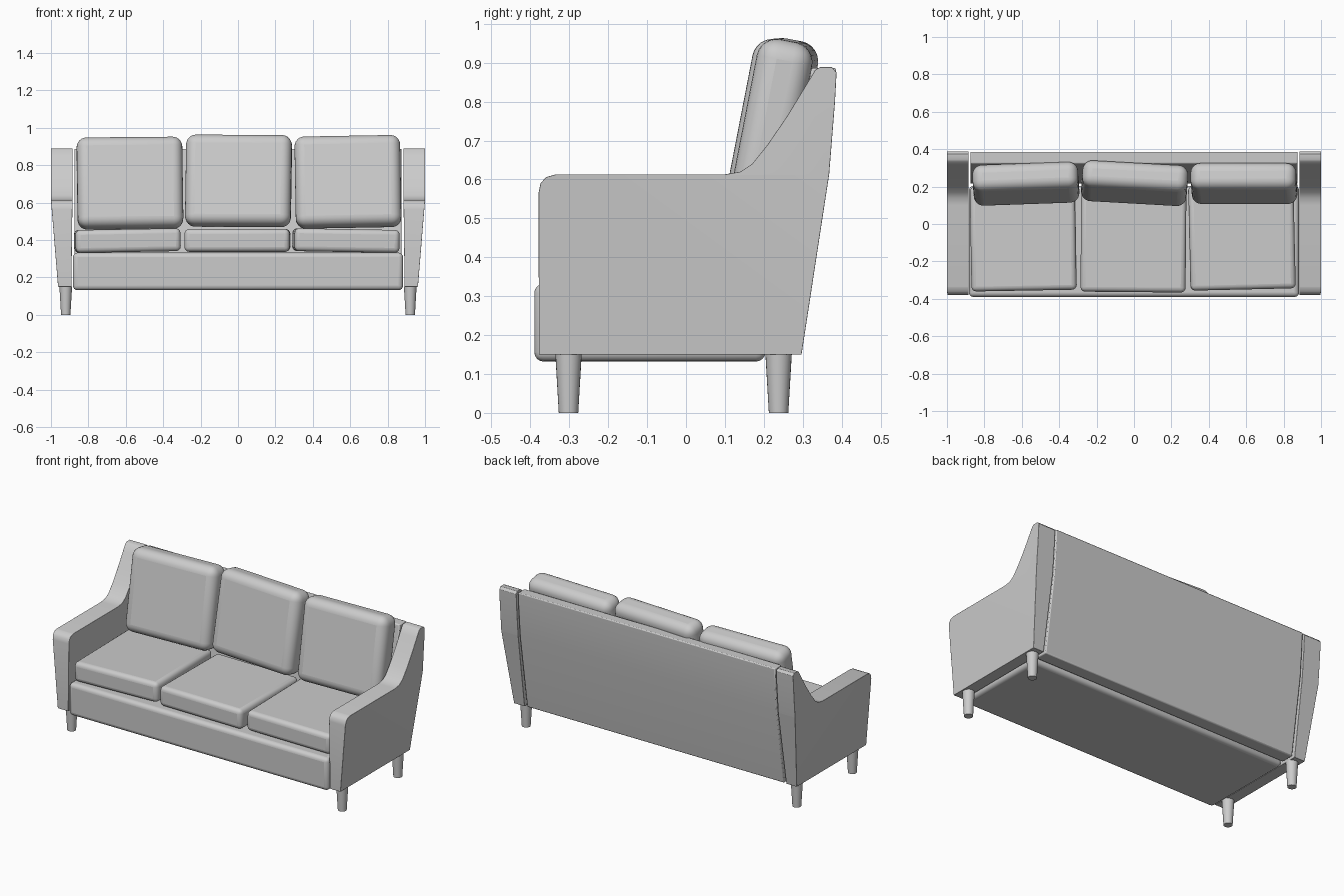
import bpy, bmesh
from math import radians
from mathutils import Matrix, Vector

cube = bpy.data.objects.get("Cube")
if cube:
    bpy.data.objects.remove(cube, do_unlink=True)

mat = bpy.data.materials.new("light grey fabric")
mat.use_nodes = True
GREY = (0.6, 0.6, 0.6, 1)
mat.diffuse_color = GREY
mat.node_tree.nodes["Principled BSDF"].inputs["Base Color"].default_value = GREY


def finish(name, bm, bevel=0, segments=3):
    """Turn a bmesh into a smooth-shaded object with rounded edges."""
    bmesh.ops.recalc_face_normals(bm, faces=bm.faces)
    mesh = bpy.data.meshes.new(name)
    bm.to_mesh(mesh)
    bm.free()
    obj = bpy.data.objects.new(name, mesh)
    bpy.context.collection.objects.link(obj)
    mesh.materials.append(mat)
    if bevel:
        mod = obj.modifiers.new("Rounded", "BEVEL")
        mod.width, mod.segments = bevel, segments
        mod.limit_method, mod.angle_limit = "ANGLE", radians(40)
    bpy.ops.object.select_all(action="DESELECT")
    obj.select_set(True)
    bpy.context.view_layer.objects.active = obj
    bpy.ops.object.shade_smooth_by_angle(angle=radians(35))
    return obj


def box(name, center, size, bevel, segments=4, tilt=(0, 0, 0)):
    bm = bmesh.new()
    bmesh.ops.create_cube(bm, size=1, matrix=Matrix.Diagonal((*size, 1)))
    obj = finish(name, bm, bevel, segments)
    obj.location = center
    obj.rotation_euler = [radians(a) for a in tilt]
    return obj


def extrude_profile(name, profile, x0, x1, bevel, shape=None):
    """Extrude a (y, z) outline along x, optionally reshaping its points."""
    bm = bmesh.new()
    face = bm.faces.new([bm.verts.new((x0, y, z)) for y, z in profile])
    out = bmesh.ops.extrude_face_region(bm, geom=[face])["geom"]
    moved = [v for v in out if isinstance(v, bmesh.types.BMVert)]
    bmesh.ops.translate(bm, verts=moved, vec=Vector((x1 - x0, 0, 0)))
    if shape:
        shape(bm)
    return finish(name, bm, bevel, 2)


# Arms: swept outline, outer side tapering in below the armrest
arm_profile = [(-0.378, 0.15), (-0.379, 0.565), (-0.374, 0.59), (-0.36, 0.606),
               (-0.335, 0.613), (0.10, 0.613), (0.14, 0.62), (0.17, 0.64),
               (0.21, 0.69), (0.26, 0.763), (0.31, 0.845), (0.333, 0.883),
               (0.345, 0.889), (0.375, 0.889), (0.387, 0.875), (0.383, 0.80),
               (0.368, 0.613), (0.297, 0.15)]


def make_arm(side, name):
    def taper(bm):
        cut = bmesh.ops.bisect_plane(bm, geom=bm.verts[:] + bm.edges[:] + bm.faces[:],
                                     plane_co=(0, 0, 0.612), plane_no=(0, 0, 1))
        for v in bm.verts:
            if v.co.z < 0.612:
                amount = (0.612 - v.co.z) / 0.462
                v.co.x -= side * amount * (0.038 if abs(v.co.x) > 0.95 else -0.006)
    extrude_profile(name, arm_profile, side * 0.885, side, 0.004, taper)


make_arm(1, "left_arm")
make_arm(-1, "right_arm")

# Back panel leaning between the arms
back_profile = [(0.215, 0.15), (0.25, 0.46), (0.322, 0.887), (0.386, 0.887),
                (0.382, 0.80), (0.367, 0.613), (0.296, 0.15)]
extrude_profile("back_panel", back_profile, -0.875, 0.875, 0.006)

# Upholstered base
box("base", (0, -0.093, 0.232), (1.765, 0.594, 0.2), 0.024)

# Loose seat cushions: centre, size and slight turn
for name, x, y, z, tilt in (("right_seat_cushion", -0.592, -0.076, 0.397, (0, -1, 1)),
                            ("middle_seat_cushion", -0.003, -0.084, 0.398, (0, 0, -0.5)),
                            ("left_seat_cushion", 0.577, -0.07, 0.397, (0, 1, 1.3))):
    box(name, (x, y, z), (0.562, 0.56, 0.122), 0.026, 4, tilt)

# Loose back cushions leaning on the back panel
for name, x, y, z, tilt in (("right_back_cushion", -0.578, 0.215, 0.704, (-11, -0.5, 2)),
                            ("middle_back_cushion", 0.003, 0.218, 0.716, (-11, 0.3, -3.2)),
                            ("left_back_cushion", 0.588, 0.216, 0.711, (-11, -1, 0))):
    box(name, (x, y, z), (0.565, 0.145, 0.492), 0.052, 6, tilt)

# Tapered round legs
for side, x in (("left", 0.921), ("right", -0.921)):
    for end, y in (("front", -0.302), ("back", 0.238)):
        bm = bmesh.new()
        bmesh.ops.create_cone(bm, cap_ends=True, segments=24, radius1=0.025,
                              radius2=0.034, depth=0.152,
                              matrix=Matrix.Translation((x, y, 0.076)))
        finish(f"{end}_{side}_leg", bm)
